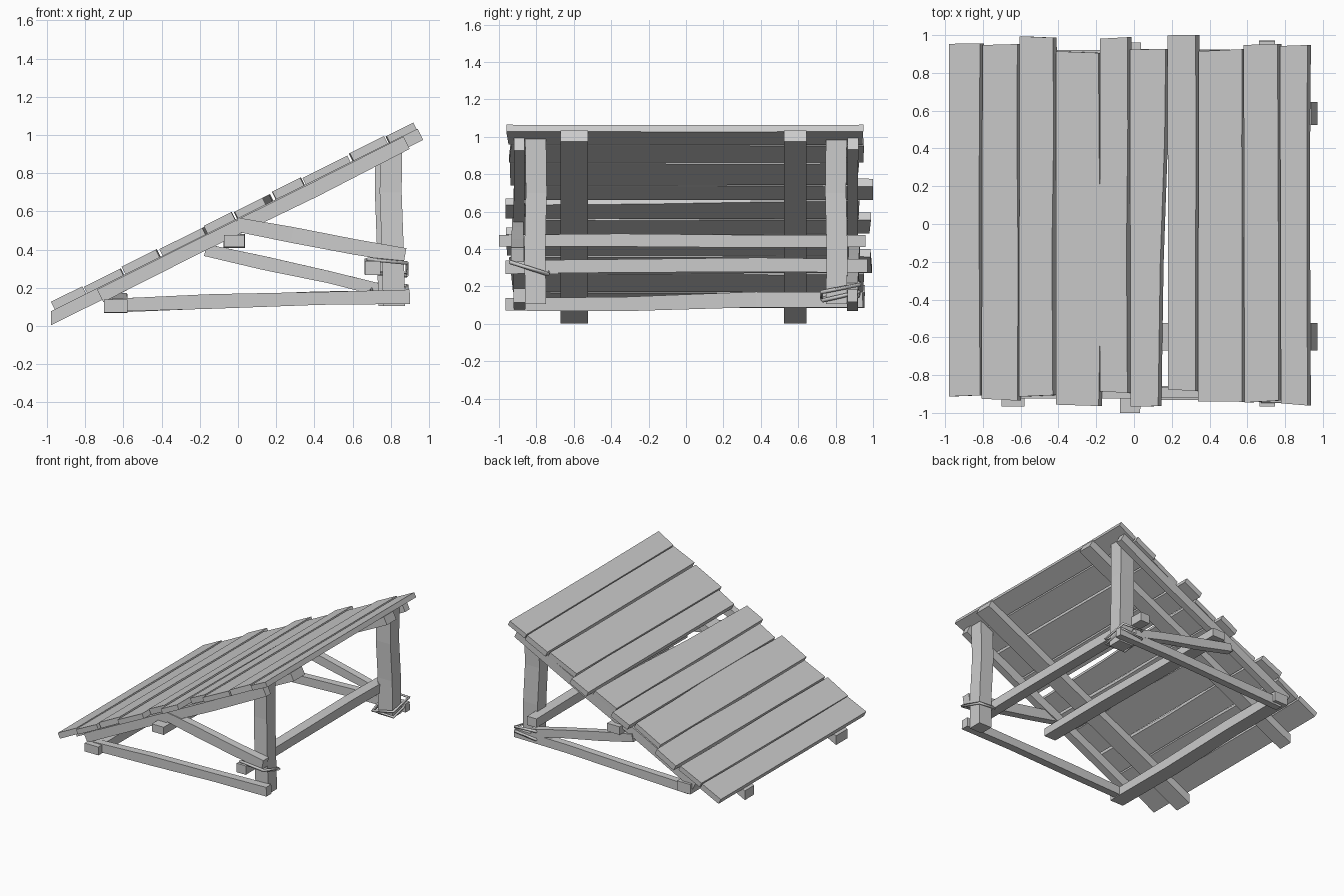
import bpy, bmesh, math, random
from mathutils import Vector

random.seed(4)
if "Cube" in bpy.data.objects:
    bpy.data.objects.remove(bpy.data.objects["Cube"])

wood = bpy.data.materials.new("weathered_grey_wood")
wood.use_nodes = True
GREY = (0.6, 0.6, 0.6, 1)
wood.diffuse_color = GREY
wood.node_tree.nodes["Principled BSDF"].inputs["Base Color"].default_value = GREY

SLOPE = math.radians(26.47)
C, S = math.cos(SLOPE), math.sin(SLOPE)


def deck(u, y, n):
    """Point at u up the slope, y across, n above the deck surface."""
    return Vector((u * C - n * S, y, 0.614 + u * S + n * C))


def loft(name, rings):
    """Solid through a row of four-cornered rings."""
    bm = bmesh.new()
    rows = [[bm.verts.new(p) for p in ring] for ring in rings]
    for a, b in zip(rows, rows[1:]):
        for i in range(4):
            j = (i + 1) % 4
            bm.faces.new((a[i], a[j], b[j], b[i]))
    bm.faces.new(rows[0][::-1])
    bm.faces.new(rows[-1])
    bmesh.ops.recalc_face_normals(bm, faces=bm.faces)
    mesh = bpy.data.meshes.new(name)
    bm.to_mesh(mesh)
    bm.free()
    mesh.materials.append(wood)
    ob = bpy.data.objects.new(name, mesh)
    bpy.context.collection.objects.link(ob)
    return ob


def beam(name, start, end, width, height, up=(0, 0, 1), rough=0.005):
    """Hand-hewn bar whose section wavers a little along its length."""
    start, end = Vector(start), Vector(end)
    along = (end - start).normalized()
    side = along.cross(Vector(up)).normalized()
    top = side.cross(along)
    rings = []
    for t in (0, 0.33, 0.7, 1):
        mid = start.lerp(end, t) + top * random.uniform(-rough, rough)
        w = width / 2 + random.uniform(-rough, rough) / 2
        h = height / 2 + random.uniform(-rough, rough) / 2
        rings.append([mid + side * a * w + top * b * h
                      for a, b in ((-1, -1), (1, -1), (1, 1), (-1, 1))])
    return loft(name, rings)


def binding(name, corners):
    """Thin cord tied in a loop."""
    cu = bpy.data.curves.new(name, "CURVE")
    cu.dimensions = "3D"
    cu.bevel_depth = 0.011
    cu.bevel_resolution = 0
    sp = cu.splines.new("POLY")
    sp.points.add(len(corners) - 1)
    for p, co in zip(sp.points, corners):
        p.co = (*co, 1)
    sp.use_cyclic_u = True
    cu.materials.append(wood)
    bpy.context.collection.objects.link(bpy.data.objects.new(name, cu))


# Deck planks: front end x range, back end x range, y range
planks = [
    (-.98, -.815, -.98, -.815, -.91, .955),
    (-.81, -.62, -.805, -.62, -.93, .95),
    (-.61, -.43, -.605, -.43, -.91, .99),
    (-.415, -.19, -.415, -.19, -.96, .91),
    (-.18, -.035, -.18, -.035, -.89, .985),
    (-.02, .125, -.025, .165, -.965, .925),
    (.18, .325, .178, .325, -.88, 1.0),
    (.335, .57, .34, .57, -.94, .92),
    (.585, .765, .58, .76, -.94, .95),
    (.775, .916, .77, .916, -.955, .945),
]
for i, (f0, f1, b0, b1, y0, y1) in enumerate(planks):
    lift = 0.006 if i % 2 else 0
    rings = []
    for t in (0, .4, .75, 1):
        wav = random.uniform(-.006, .006) if 0 < t < 1 else 0
        lo = (f0 + (b0 - f0) * t) / C
        hi = (f1 + (b1 - f1) * t + wav) / C
        if i == 3 and t == .4:
            hi += .02
        y = y0 + (y1 - y0) * t
        skew = random.uniform(-.006, .006)
        rings.append([deck(lo, y + skew, -.046), deck(hi, y - skew, -.046),
                      deck(hi, y - skew, -lift), deck(lo, y + skew, -lift)])
    loft(f"deck_plank_{i + 1}", rings)

# Inner stringers, their feet cut upright
for name, y0, y1 in (("right_stringer", -.67, -.525), ("left_stringer", .525, .645)):
    loft(name, [[deck(u_low, y0, -.11), deck(u_low, y1, -.11),
                 deck(u_top, y1, -.044), deck(u_top, y0, -.044)]
                for u_low, u_top in ((-1.15, -1.116), (1.029, 1.029))])

# Outer rails, posts and lower side braces on both sides
for side, s in (("right", -1), ("left", 1)):
    beam(f"{side}_outer_rail", deck(-.85, s * .892, -.085), deck(.945, s * .892, -.085),
         .06, .075)
    rings = []
    x0, x1 = (.745, .86) if s < 0 else (.72, .85)
    for z, dx, dy in ((.105, .015, 0), (.4, .008, .004), (.7, -.003, -.004), (None, 0, 0)):
        ring = []
        for x, y in ((x0, .748), (x1, .748), (x1, .86), (x0, .86)):
            height = .56 + .498 * x if z is None else z
            ring.append((x + dx, s * (y + dy), height))
        rings.append(ring)
    loft(f"{side}_post", rings)
    beam(f"{side}_lower_brace", (-.66, s * .89, .112), (.9, s * .89, .155), .06, .072)

# Diagonal side braces, tied at different heights
beam("right_diagonal_brace", (-.01, -.9, .53), (.875, -.9, .37), .065, .078)
beam("left_diagonal_brace", (-.17, .9, .40), (.75, .89, .19), .06, .068)

# Bars running across the frame
beam("low_crossbar", (-.64, -.965, .11), (-.64, .945, .125), .115, .075, rough=.01)
beam("middle_crossbar", (-.02, -1.0, .445), (-.02, .96, .442), .11, .065)
beam("rear_crossbar", (.705, -.965, .302), (.705, .97, .315), .08, .075)

# Cord bindings round the posts
binding("right_binding", [(.68, -.94, .35), (.885, -.94, .33),
                          (.885, -.735, .265), (.68, -.735, .28)])
binding("left_binding", [(.70, .93, .22), (.885, .93, .21),
                         (.885, .725, .17), (.70, .725, .13)])
binding("left_lower_binding", [(.70, .925, .15), (.885, .925, .17),
                               (.885, .73, .125), (.70, .73, .13)])
